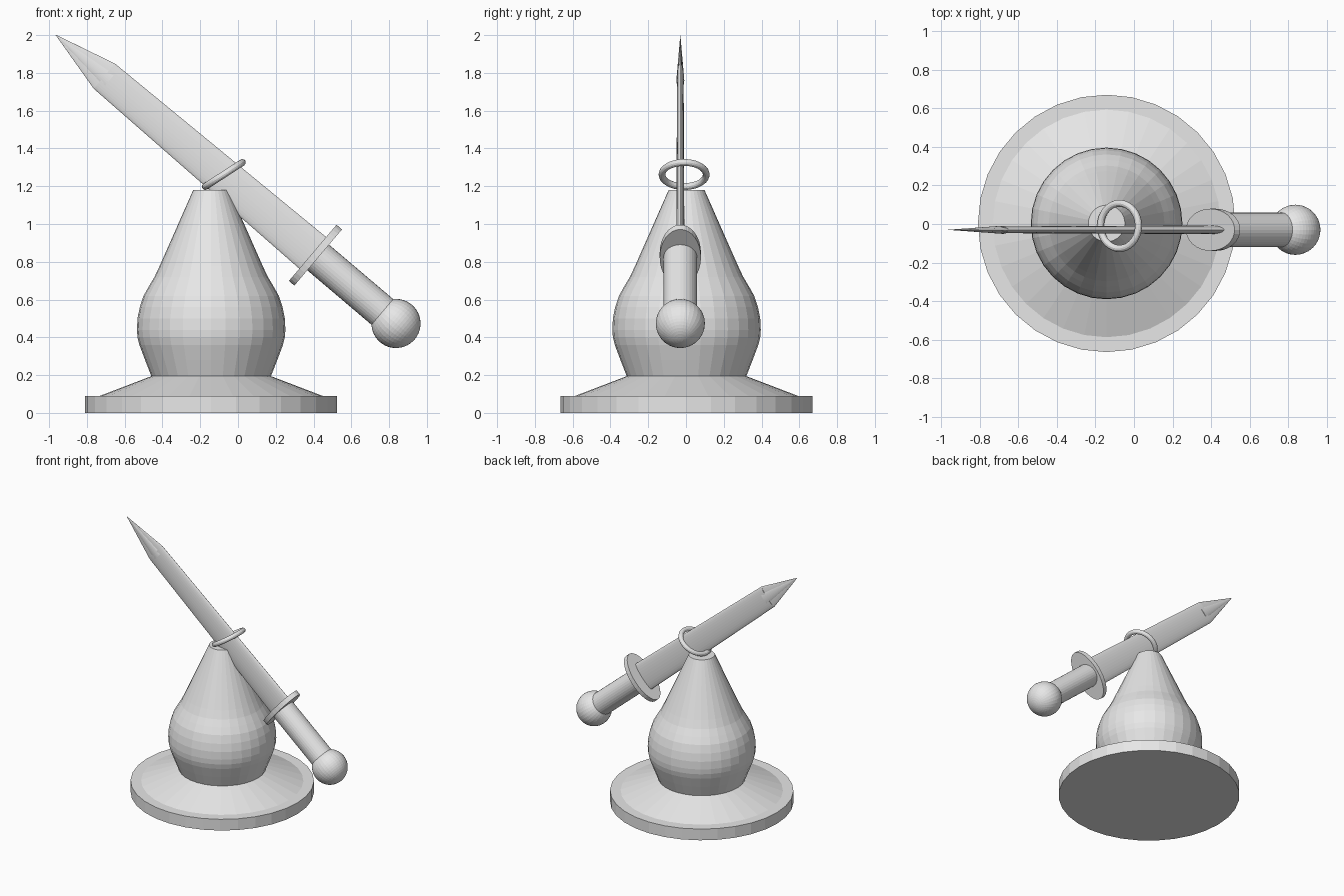
import bpy, bmesh, math
from mathutils import Matrix, Vector

cube = bpy.data.objects.get("Cube")
if cube:
    bpy.data.objects.remove(cube, do_unlink=True)

grey = bpy.data.materials.new("light grey")
grey.use_nodes = True
grey.diffuse_color = (0.8, 0.8, 0.8, 1)
grey.node_tree.nodes["Principled BSDF"].inputs["Base Color"].default_value = (0.8, 0.8, 0.8, 1)


def finish(name, bm, matrix):
    bmesh.ops.recalc_face_normals(bm, faces=bm.faces)
    mesh = bpy.data.meshes.new(name)
    bm.to_mesh(mesh)
    bm.free()
    mesh.materials.append(grey)
    obj = bpy.data.objects.new(name, mesh)
    obj.matrix_world = matrix
    bpy.context.collection.objects.link(obj)
    return obj


def lathe(name, profile, matrix, flat=1.0, sides=32):
    """Stack elliptical rings of (radius, height); flat squashes local y."""
    bm = bmesh.new()
    rings = []
    for r, z in profile:
        ring = []
        for i in range(sides):
            a = math.tau * i / sides
            ring.append(bm.verts.new((r * math.cos(a), r * flat * math.sin(a), z)))
        rings.append(ring)
    for low, high in zip(rings, rings[1:]):
        for i in range(sides):
            j = (i + 1) % sides
            bm.faces.new((low[i], low[j], high[j], high[i]))
    bm.faces.new(rings[0][::-1])
    bm.faces.new(rings[-1])
    return finish(name, bm, matrix)


# Stand: round plinth with a sloped top
stand = Matrix.Translation((-0.142, 0.003, 0))
lathe("plinth", [(0.667, 0), (0.667, 0.09), (0.59, 0.09), (0.315, 0.195)], stand)

# Pear-shaped body
lathe("body", [(0.315, 0.19), (0.35, 0.28), (0.38, 0.36), (0.39, 0.4), (0.393, 0.44),
               (0.39, 0.5), (0.378, 0.56), (0.358, 0.62), (0.33, 0.67),
               (0.3, 0.72), (0.272, 0.78), (0.095, 1.18)], stand)

# Sword frame: origin at the guard, local z runs to the tip
sword = Matrix.Translation((0.41, -0.03, 0.835)) @ Matrix.Rotation(math.radians(-49.7), 4, "Y")
lathe("blade", [(0.11, 0), (0.087, 1.465)], sword, flat=0.2)
lathe("blade_tip", [(0.087, 1.465), (0.001, 1.803)], sword, flat=0.16)
lathe("tip_ridge", [(0.055, 1.43), (0.001, 1.8)], sword, flat=0.38)
lathe("guard", [(0.195, -0.019), (0.195, 0.019)], sword, flat=0.56)
lathe("grip", [(0.089, -0.5), (0.089, 0)], sword)

# Ball pommel
bm = bmesh.new()
bmesh.ops.create_uvsphere(bm, u_segments=32, v_segments=24, radius=0.13)
finish("pommel", bm, sword @ Matrix.Translation((0, 0, -0.559)))

# Tilted ring that holds the blade
bm = bmesh.new()
section = bmesh.ops.create_circle(bm, segments=12, radius=0.018,
                                  matrix=Matrix.Translation((0.117, 0, 0)) @ Matrix.Rotation(math.pi / 2, 4, "X"))
bmesh.ops.spin(bm, geom=bm.verts[:] + bm.edges[:], cent=Vector(), axis=(0, 0, 1),
               angle=math.tau, steps=48, use_merge=True)
bmesh.ops.remove_doubles(bm, verts=bm.verts, dist=0.0005)
finish("ring", bm, Matrix.Translation((-0.075, -0.01, 1.262)) @ Matrix.Rotation(math.radians(-33), 4, "Y"))
